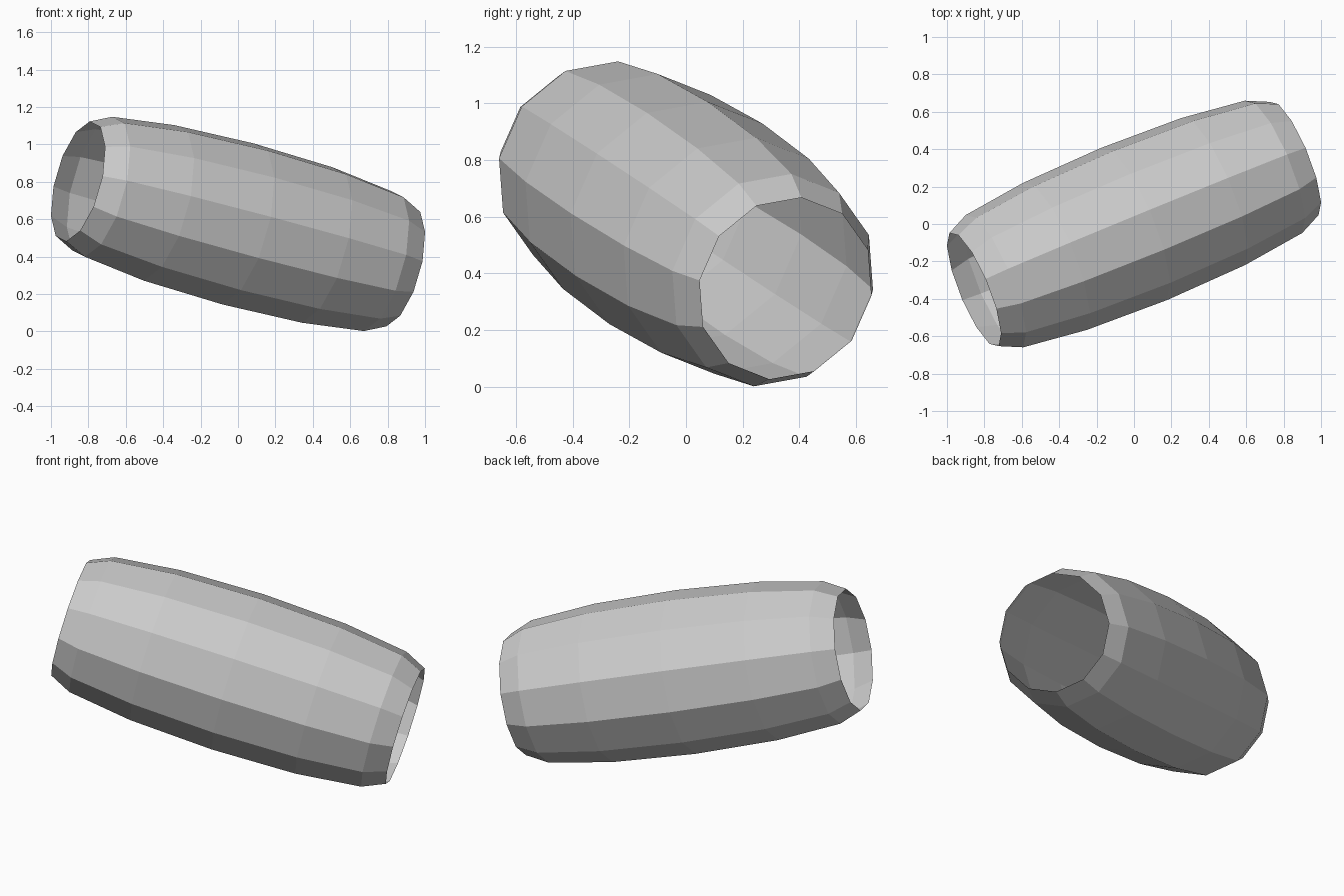
import bpy, bmesh, math
from mathutils import Vector

if "Cube" in bpy.data.objects:
    bpy.data.objects.remove(bpy.data.objects["Cube"])

SIDES = 12
PHASE = math.radians(5)
CENTRE = Vector((0, 0, 0.575))

# Tilted axis, with the two directions across it
axis = Vector((0.898, 0.368, -0.239)).normalized()
side = Vector((-axis.y, axis.x, 0)).normalized()
up = axis.cross(side).normalized()

# Barrel profile: distance along the axis, radius
half = [(0.47, 0.430), (0.83, 0.387), (0.952, 0.331)]
profile = [(-t, r) for t, r in reversed(half)] + [(0, 0.445)] + half

# Open-ended barrel shell
bm = bmesh.new()
rings = []
for t, r in profile:
    ring = []
    for i in range(SIDES):
        a = PHASE + 2 * math.pi * i / SIDES
        ring.append(bm.verts.new(CENTRE + axis * t + (up * math.cos(a) + side * math.sin(a)) * r))
    rings.append(ring)
for a, b in zip(rings, rings[1:]):
    for i in range(SIDES):
        j = (i + 1) % SIDES
        bm.faces.new((a[i], b[i], b[j], a[j]))

# Make the shell face outward
for f in bm.faces:
    f.normal_update()
    out = f.calc_center_median() - CENTRE
    out -= axis * out.dot(axis)
    if f.normal.dot(out) < 0:
        f.normal_flip()

mesh = bpy.data.meshes.new("barrel_shell")
bm.to_mesh(mesh)
bm.free()
obj = bpy.data.objects.new("barrel_shell", mesh)
bpy.context.collection.objects.link(obj)
